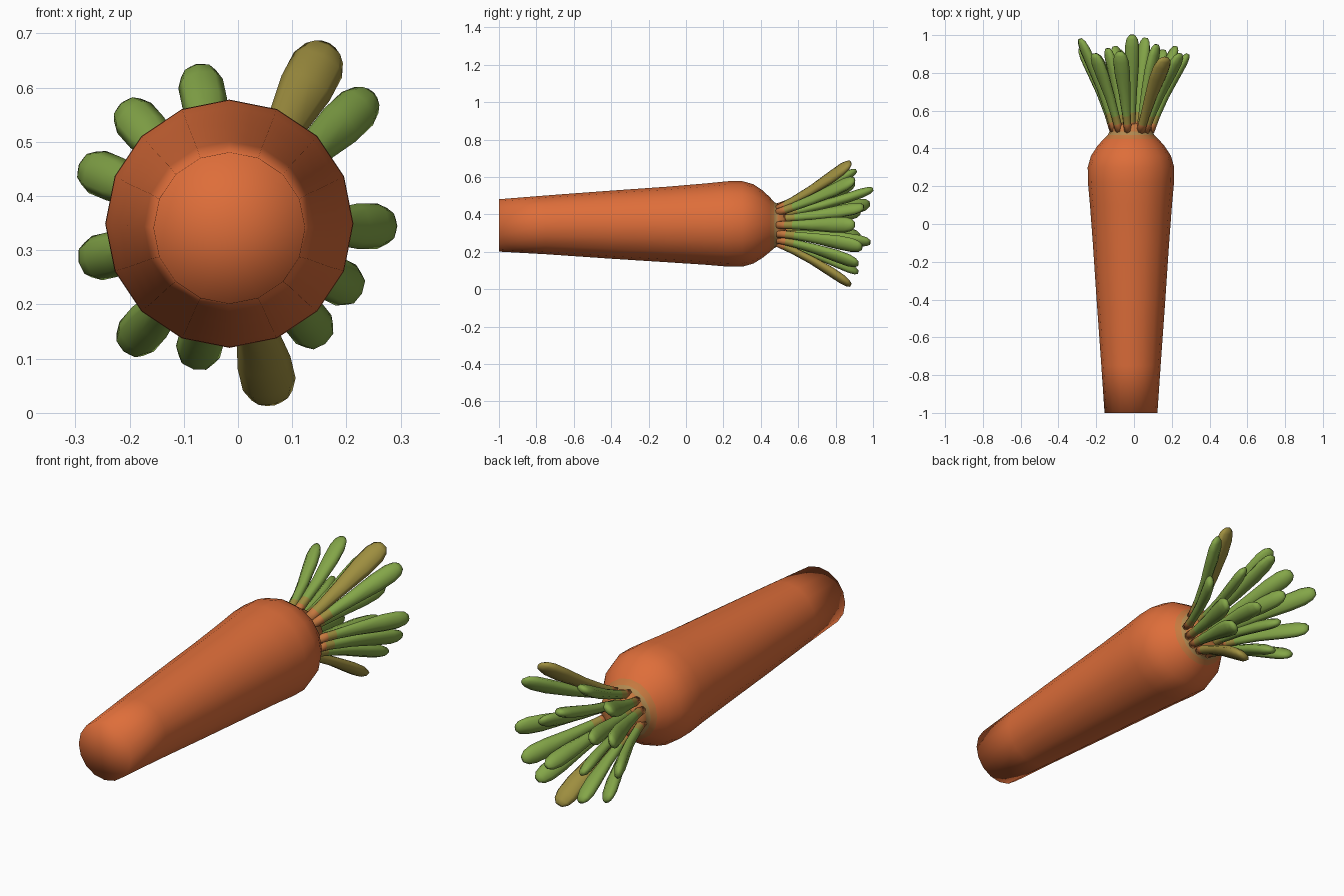
import bpy, bmesh, math
from mathutils import Vector

if "Cube" in bpy.data.objects:
    bpy.data.objects.remove(bpy.data.objects["Cube"])

def material(name, rgb):
    m = bpy.data.materials.new(name)
    m.diffuse_color = (*rgb, 1)
    m.use_nodes = True
    m.node_tree.nodes["Principled BSDF"].inputs["Base Color"].default_value = m.diffuse_color
    return m

ORANGE = material("carrot orange", (0.73, 0.155, 0.042))
RUST = material("crown rust", (0.56, 0.19, 0.05))
TAN = material("crown tan", (0.44, 0.25, 0.08))
GREEN = material("leaf green", (0.23, 0.38, 0.065))
OLIVE = material("leaf olive", (0.34, 0.27, 0.05))

def loft(name, rings, mats, rule):
    """Skin a list of point rings, close both ends with fans, colour by rule(centre)."""
    bm = bmesh.new()
    vr = [[bm.verts.new(p) for p in r] for r in rings]
    n = len(vr[0])
    for a, b in zip(vr, vr[1:]):
        for i in range(n):
            j = (i + 1) % n
            bm.faces.new((a[i], a[j], b[j], b[i]))
    for r in (vr[0], vr[-1]):
        c = bm.verts.new(sum((v.co for v in r), Vector()) / n)
        for i in range(n):
            bm.faces.new((r[i], r[(i + 1) % n], c))
    bmesh.ops.recalc_face_normals(bm, faces=bm.faces)
    for f in bm.faces:
        f.smooth = True
        f.material_index = rule(f.calc_center_median())
    me = bpy.data.meshes.new(name)
    bm.to_mesh(me)
    bm.free()
    for m in mats:
        me.materials.append(m)
    ob = bpy.data.objects.new(name, me)
    bpy.context.collection.objects.link(ob)
    return ob

# Root: (y, centre z, radius), 16 sided, blunt tip at the front
profile = [(-1, 0.341, 0.140), (-0.75, 0.344, 0.157), (-0.4, 0.345, 0.182),
           (-0.1, 0.346, 0.202), (0.1, 0.348, 0.217), (0.22, 0.349, 0.228),
           (0.30, 0.349, 0.229), (0.36, 0.349, 0.212), (0.41, 0.348, 0.180),
           (0.45, 0.345, 0.145), (0.47, 0.343, 0.124), (0.49, 0.342, 0.114),
           (0.52, 0.342, 0.112), (0.535, 0.342, 0.07)]
rings = []
for y, cz, r in profile:
    rings.append([(-0.016 + r * math.cos(a), y, cz + r * math.sin(a))
                  for a in (math.tau * i / 16 for i in range(16))])
loft("carrot_root", rings, [ORANGE, RUST, TAN],
     lambda c: 0 if c.y < 0.445 else 1 if c.y < 0.465 or c.y > 0.5 else 2)

# Leaf stalks: flattened tubes that widen toward a rounded end
AXIS = Vector((-0.012, 0.49, 0.342))

def leaf(name, tip, base_r, blade, width):
    tip = Vector(tip)
    out = Vector((tip.x - AXIS.x, 0, tip.z - AXIS.z)).normalized()
    base = AXIS + out * base_r
    d = (tip - base).normalized()
    side = d.cross(out).normalized()
    up = side.cross(d).normalized()
    rings = []
    for t, w, h in [(0, .5, .022), (.1, .52, .021), (.2, .55, .02), (.45, .74, .022),
                    (.72, 1, .026), (.88, 1, .025), (.96, .78, .019), (1, .4, .010)]:
        c = base.lerp(tip, t) - up * 0.012 * math.sin(math.pi * t)
        rings.append([c + side * width * w * math.cos(a) + up * h * math.sin(a)
                      for a in (math.tau * i / 8 for i in range(8))])
    loft(name, rings, [RUST, OLIVE, blade],
         lambda c: 0 if c.y < 0.54 else 1 if c.y < 0.585 else 2)

outer = [(0.165, 0.88, 0.675, 1), (0.245, 0.90, 0.585, 0), (0.285, 0.90, 0.345, 0),
         (0.22, 0.94, 0.225, 0), (0.155, 0.92, 0.135, 0), (0.065, 0.88, 0.022, 1),
         (-0.08, 0.92, 0.09, 0), (-0.205, 0.90, 0.12, 0), (-0.285, 0.93, 0.28, 0),
         (-0.285, 0.98, 0.455, 0), (-0.21, 0.90, 0.565, 0), (-0.075, 0.91, 0.635, 0)]
for i, (x, y, z, olive) in enumerate(outer):
    leaf(f"outer_leaf_{i + 1}", (x, y, z), 0.098, OLIVE if olive else GREEN,
         0.05 if olive else 0.042)

inner = [(-0.01, 1.0, 0.535), (0.12, 0.95, 0.44), (0.06, 0.985, 0.25),
         (-0.10, 0.94, 0.24), (-0.14, 0.93, 0.41)]
for i, p in enumerate(inner):
    leaf(f"inner_leaf_{i + 1}", p, 0.055, GREEN, 0.038)
